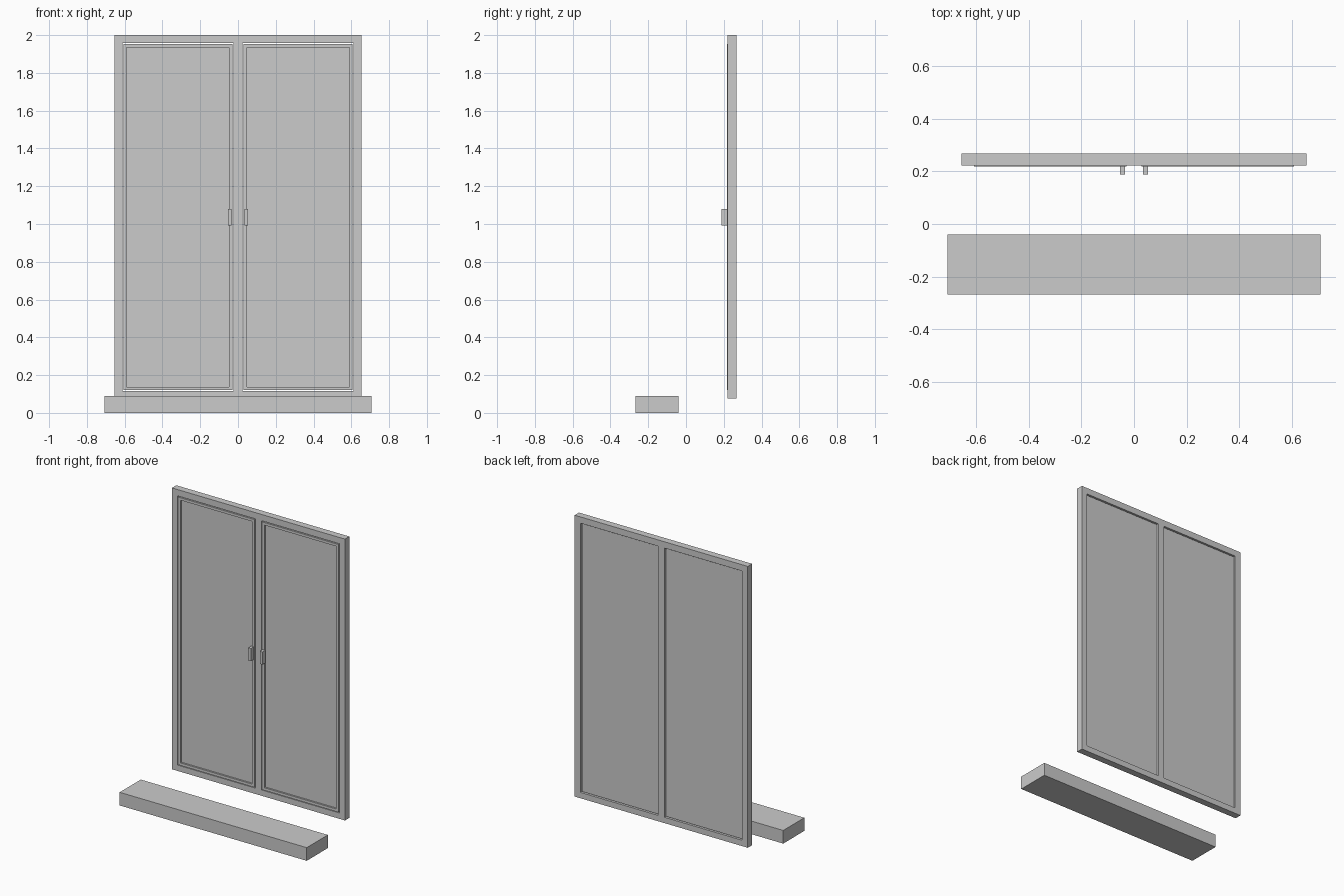
import bpy, bmesh
from mathutils import Vector

old = bpy.data.objects.get("Cube")
if old:
    bpy.data.objects.remove(old, do_unlink=True)

# Single plain grey for every part
grey = bpy.data.materials.new("plain_grey")
grey.use_nodes = True
colour = (0.6, 0.6, 0.6, 1)
grey.diffuse_color = colour
grey.node_tree.nodes["Principled BSDF"].inputs["Base Color"].default_value = colour


def finish(name, bm):
    bmesh.ops.recalc_face_normals(bm, faces=bm.faces)
    mesh = bpy.data.meshes.new(name)
    bm.to_mesh(mesh)
    bm.free()
    mesh.materials.append(grey)
    obj = bpy.data.objects.new(name, mesh)
    bpy.context.collection.objects.link(obj)
    return obj


def box_bm(low, high):
    bm = bmesh.new()
    bmesh.ops.create_cube(bm, size=1)
    low, high = Vector(low), Vector(high)
    for v in bm.verts:
        v.co = (low + high) / 2 + v.co * (high - low)
    return bm


# Outer frame: a plate with two openings, given thickness
FRONT, BACK = 0.221, 0.268
OPEN_IN, OPEN_OUT = 0.024, 0.612
OPEN_LOW, OPEN_TOP = 0.115, 1.957
xs = [-0.655, -OPEN_OUT, -OPEN_IN, OPEN_IN, OPEN_OUT, 0.655]
zs = [0.075, OPEN_LOW, OPEN_TOP, 2.0]
bm = bmesh.new()
grid = [[bm.verts.new((x, FRONT, z)) for z in zs] for x in xs]
for i in range(len(xs) - 1):
    for j in range(len(zs) - 1):
        if j == 1 and i in (1, 3):
            continue
        bm.faces.new((grid[i][j], grid[i + 1][j], grid[i + 1][j + 1], grid[i][j + 1]))
ext = bmesh.ops.extrude_face_region(bm, geom=bm.faces[:])
moved = [g for g in ext["geom"] if isinstance(g, bmesh.types.BMVert)]
bmesh.ops.translate(bm, verts=moved, vec=(0, BACK - FRONT, 0))
finish("window_frame", bm)

# Two sashes with a recessed front pane, each with a handle
GAP, STILE = 0.005, 0.025
SASH_FRONT = 0.218
for side, sign in (("left", 1), ("right", -1)):
    a, b = sorted((sign * (OPEN_IN + GAP), sign * (OPEN_OUT - GAP)))
    bm = box_bm((a, SASH_FRONT, OPEN_LOW + GAP), (b, BACK - 0.008, OPEN_TOP - GAP))
    bm.normal_update()
    face = min(bm.faces, key=lambda f: f.calc_center_median().y)
    bmesh.ops.inset_region(bm, faces=[face], thickness=STILE)
    pane = bmesh.ops.extrude_discrete_faces(bm, faces=[face])["faces"][0]
    bmesh.ops.translate(bm, verts=pane.verts[:], vec=(0, 0.012, 0))
    finish(side + "_sash", bm)

    a, b = sorted((sign * 0.034, sign * 0.054))
    finish(side + "_handle", box_bm((a, 0.187, 0.993), (b, SASH_FRONT, 1.08)))

# Separate sill standing in front
finish("sill", box_bm((-0.708, -0.268, 0), (0.708, -0.04, 0.09)))
